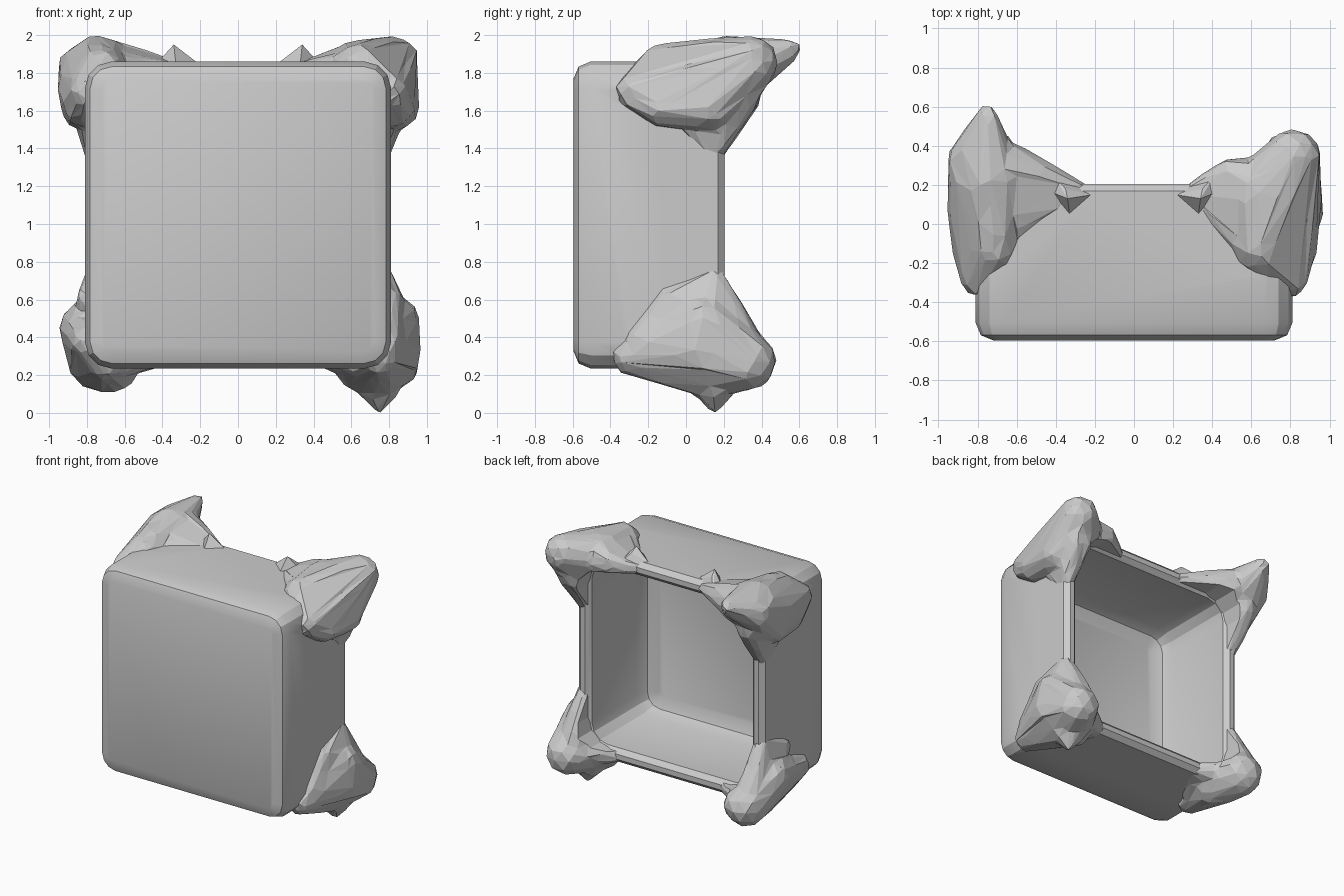
import bpy, bmesh, random
from mathutils import Vector

if "Cube" in bpy.data.objects:
    bpy.data.objects.remove(bpy.data.objects["Cube"])

random.seed(4)


def new_object(name, bm):
    bmesh.ops.recalc_face_normals(bm, faces=bm.faces[:])
    me = bpy.data.meshes.new(name)
    bm.to_mesh(me)
    bm.free()
    ob = bpy.data.objects.new(name, me)
    bpy.context.collection.objects.link(ob)
    return ob


def apply_modifiers(ob):
    dg = bpy.context.evaluated_depsgraph_get()
    me = bpy.data.meshes.new_from_object(ob.evaluated_get(dg))
    ob.modifiers.clear()
    ob.data = me


def bevelled_box(name, lo, hi, corner, edge):
    """Box with its front-to-back edges rounded by corner, then its front and back rims by edge."""
    bm = bmesh.new()
    bmesh.ops.create_cube(bm, size=1)
    lo, hi = Vector(lo), Vector(hi)
    for v in bm.verts:
        v.co = Vector([(lo[i] + hi[i]) / 2 + v.co[i] * (hi[i] - lo[i]) for i in range(3)])
    along = [e for e in bm.edges if abs(e.verts[0].co.y - e.verts[1].co.y) > .1]
    bmesh.ops.bevel(bm, geom=along, offset=corner, offset_type='OFFSET', segments=3,
                    profile=0.5, affect='EDGES')
    if edge:
        ends = [e for e in bm.edges if abs(e.verts[0].co.y - e.verts[1].co.y) < .01]
        bmesh.ops.bevel(bm, geom=ends, offset=edge, offset_type='OFFSET', segments=2,
                        profile=0.5, affect='EDGES')
    return new_object(name, bm)


def combine(ob, other, operation):
    m = ob.modifiers.new("combine", 'BOOLEAN')
    m.operation, m.solver, m.object = operation, 'EXACT', other
    apply_modifiers(ob)


def lump(name, lobes, cutter, faces=330):
    """Each lobe is the hull of several balls (x, y, z, radius); lobes are fused and faceted."""
    bm = bmesh.new()
    for balls in lobes:
        part = bmesh.new()
        for x, y, z, r in balls:
            made = bmesh.ops.create_icosphere(part, subdivisions=2, radius=r)["verts"]
            bmesh.ops.translate(part, verts=made, vec=(x, y, z))
        pts = [v.co.copy() for v in part.verts]
        part.free()
        verts = [bm.verts.new(p) for p in pts]
        bmesh.ops.convex_hull(bm, input=verts)
        loose = [v for v in verts if v.is_valid and not v.link_faces]
        bmesh.ops.delete(bm, geom=loose, context='VERTS')
    ob = new_object(name, bm)
    m = ob.modifiers.new("fuse", 'REMESH')
    m.mode, m.voxel_size = 'VOXEL', 0.02
    apply_modifiers(ob)
    m = ob.modifiers.new("soften", 'SMOOTH')
    m.factor, m.iterations = 0.5, 8
    apply_modifiers(ob)
    m = ob.modifiers.new("facet", 'DECIMATE')
    m.ratio = faces / max(1, sum(len(p.vertices) - 2 for p in ob.data.polygons))
    apply_modifiers(ob)
    for v in ob.data.vertices:
        v.co += Vector([random.uniform(-.006, .006) for _ in range(3)])
    combine(ob, cutter, 'DIFFERENCE')
    for p in ob.data.polygons:
        p.use_smooth = False
    return ob


# Open-backed box: rounded shell, hollowed, with a chamfered rim
box = bevelled_box("box_shell", (-.81, -.595, .235), (.81, .45, 1.86), .14, .09)
rim_trim = bevelled_box("rim_cutter", (-1, .205, 0), (1, .8, 2.1), .01, 0)
combine(box, rim_trim, 'DIFFERENCE')
cavity = bevelled_box("cavity_cutter", (-.70, -.505, .345), (.70, .7, 1.75), .14, .12)
combine(box, cavity, 'DIFFERENCE')
rim = box.modifiers.new("rim", 'BEVEL')
rim.limit_method, rim.angle_limit, rim.width, rim.segments = 'ANGLE', 1.2, .035, 1
apply_modifiers(box)
bpy.ops.object.select_all(action='DESELECT')
box.select_set(True)
bpy.context.view_layer.objects.active = box
bpy.ops.object.shade_smooth_by_angle(angle=0.45)

# Helper that keeps the lumps out of the opening
clear = bevelled_box("clearance_cutter", (-.72, -.52, .325), (.72, 1.2, 1.77), .2, 0)

parts = []
# Upper right corner lump
parts.append(lump("upper_right_lump", [
    [(.64, .16, 1.81, .17), (.82, .35, 1.86, .14), (.77, .2, 1.73, .19),
     (.79, -.28, 1.70, .10), (.64, -.11, 1.81, .15), (.83, .12, 1.62, .13),
     (.82, -.12, 1.63, .12)],
    [(.60, .20, 1.82, .14), (.50, .25, 1.83, .09), (.28, .16, 1.80, .045),
     (.56, -.05, 1.81, .11)],
    [(.78, .27, 1.68, .13), (.765, .15, 1.38, .05), (.78, 0, 1.58, .08)],
], clear))

# Upper left corner lump with a longer horn
parts.append(lump("upper_left_lump", [
    [(-.74, .22, 1.81, .19), (-.83, .33, 1.82, .13), (-.75, .55, 1.92, .06),
     (-.79, .05, 1.70, .17), (-.82, .12, 1.62, .12), (-.79, -.28, 1.70, .10),
     (-.72, -.12, 1.80, .13), (-.82, -.12, 1.63, .11)],
    [(-.66, .28, 1.82, .15), (-.50, .22, 1.82, .09), (-.26, .16, 1.80, .045),
     (-.58, .02, 1.81, .09)],
    [(-.77, .27, 1.68, .13), (-.765, .15, 1.36, .05), (-.78, 0, 1.58, .08),
     (-.67, .22, 1.74, .08)],
], clear))

# Lower right corner lump with a small foot spike
parts.append(lump("lower_right_lump", [
    [(.80, .32, .27, .16), (.80, .10, .32, .17), (.84, .08, .50, .12),
     (.75, -.30, .30, .10), (.66, .08, .26, .15), (.74, .12, .22, .15)],
    [(.77, .28, .36, .13), (.765, .15, .73, .05), (.78, -.08, .60, .08),
     (.78, -.25, .38, .08), (.82, .1, .5, .1)],
    [(.68, .22, .30, .12), (.46, .15, .28, .05), (.6, -.08, .28, .08)],
    [(.74, .15, .17, .13), (.74, .15, .025, .03)],
], clear))

# Lower left corner lump
parts.append(lump("lower_left_lump", [
    [(-.74, .32, .28, .16), (-.81, .10, .45, .14), (-.66, .10, .25, .14),
     (-.72, .15, .26, .145), (-.78, -.26, .38, .10), (-.70, -.20, .27, .10)],
    [(-.76, .28, .36, .13), (-.765, .15, .73, .05), (-.78, -.06, .60, .08)],
    [(-.68, .22, .30, .12), (-.44, .15, .28, .05), (-.6, -.08, .28, .08)],
], clear))

# Little pointed nubs on the top rim
for side, name in ((-1, "left_rim_nub"), (1, "right_rim_nub")):
    bm = bmesh.new()
    pts = [(.44, .17, 1.84), (.42, .26, 1.83), (.21, .15, 1.85), (.33, .05, 1.855),
           (.34, .13, 1.95), (.35, .18, 1.91), (.34, .15, 1.80)]
    bmesh.ops.convex_hull(bm, input=[bm.verts.new((side * x, y, z)) for x, y, z in pts])
    parts.append(new_object(name, bm))

# Fuse everything into one skin
for part in parts:
    combine(box, part, 'UNION')
    bpy.data.objects.remove(part)
box.name = "open_box_with_lumpy_corners"
for helper in (rim_trim, cavity, clear):
    helper.hide_render = True
    helper.hide_viewport = True
